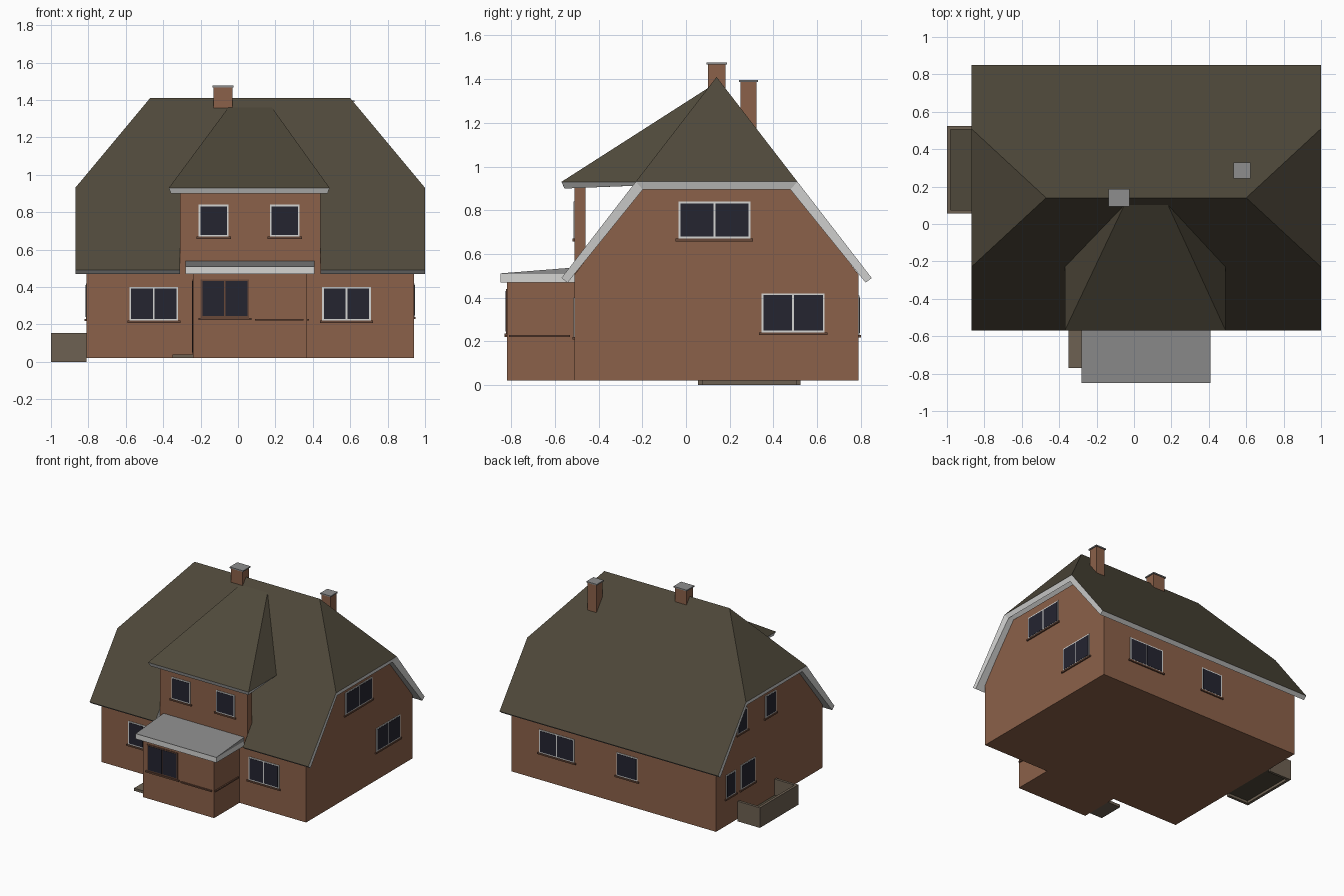
import bpy, bmesh

if "Cube" in bpy.data.objects:
    bpy.data.objects.remove(bpy.data.objects["Cube"])


def mat(name, r, g, b):
    m = bpy.data.materials.new(name)
    m.diffuse_color = (r, g, b, 1)
    m.use_nodes = True
    m.node_tree.nodes["Principled BSDF"].inputs["Base Color"].default_value = m.diffuse_color
    return m


BRICK = mat("brick", 0.26, 0.12, 0.067)
ROOF = mat("roof_tile", 0.078, 0.066, 0.043)
WHITE = mat("white_trim", 0.66, 0.66, 0.65)
GREY = mat("grey_lead", 0.27, 0.27, 0.27)
GLASS = mat("dark_glass", 0.018, 0.018, 0.03)
SILL = mat("sill_brown", 0.14, 0.065, 0.04)
STONE = mat("stone_brown", 0.155, 0.12, 0.085)


def mesh(name, verts, faces, mats):
    bm = bmesh.new()
    vs = [bm.verts.new(v) for v in verts]
    for f in faces:
        bm.faces.new([vs[i] for i in f])
    me = bpy.data.meshes.new(name)
    bm.normal_update()
    bm.to_mesh(me)
    bm.free()
    for m in mats:
        me.materials.append(m)
    ob = bpy.data.objects.new(name, me)
    bpy.context.collection.objects.link(ob)
    return ob


def prism(name, profile, x0, x1, m):
    # (y, z) profile, counter-clockwise seen from +x, extruded along x
    n = len(profile)
    verts = [(x0, y, z) for y, z in profile] + [(x1, y, z) for y, z in profile]
    faces = [list(range(n))[::-1], list(range(n, 2 * n))]
    faces += [[i, (i + 1) % n, n + (i + 1) % n, n + i] for i in range(n)]
    return mesh(name, verts, faces, [m])


def box(name, x0, x1, y0, y1, z0, z1, m):
    x0, x1 = sorted((x0, x1))
    y0, y1 = sorted((y0, y1))
    return prism(name, [(y0, z0), (y1, z0), (y1, z1), (y0, z1)], x0, x1, m)


def shell(name, verts, faces, thick):
    # tiled slab with white edges and underside
    ob = mesh(name, verts, faces, [ROOF, WHITE])
    s = ob.modifiers.new("thickness", 'SOLIDIFY')
    s.thickness, s.offset, s.use_even_offset = thick, -1, True
    s.material_offset = s.material_offset_rim = 1
    return ob


# wall planes: axis, coordinate, outward direction
WALLS = {"front": ('y', -0.51, -1), "porch": ('y', -0.82, -1), "back": ('y', 0.79, 1),
         "right": ('x', 0.94, 1), "left": ('x', -0.81, -1), "porch_left": ('x', -0.24, -1)}


def plate(name, wall, a0, a1, z0, z1, d, m):
    axis, c, s = WALLS[wall]
    if axis == 'y':
        box(name, a0, a1, c - 0.002 * s, c + d * s, z0, z1, m)
    else:
        box(name, c - 0.002 * s, c + d * s, a0, a1, z0, z1, m)


def window(wall, a0, a1, z0, z1, panes=1, frame=WHITE, sill=True):
    plate(wall + "_window_frame", wall, a0, a1, z0, z1, 0.004, frame)
    b = 0.009
    w = (a1 - a0 - b) / panes
    for i in range(panes):
        p = a0 + b + i * w
        plate(wall + "_window_pane", wall, p, p + w - b, z0 + b, z1 - b, 0.006, GLASS)
    if sill:
        plate(wall + "_window_sill", wall, a0 - 0.012, a1 + 0.012, z0 - 0.012, z0, 0.01, SILL)


# house body
prism("house_walls", [(-0.51, 0.02), (0.79, 0.02), (0.79, 0.505), (0.49, 0.90),
                      (-0.21, 0.90), (-0.51, 0.505)], -0.81, 0.94, BRICK)
box("dormer_wall", -0.31, 0.44, -0.51, -0.46, 0.505, 0.93, BRICK)


# main half-hipped roof, notched at the front for the dormer wall
def rp(x, y):
    return (x, y, 1.41 - 1.296 * abs(y - 0.14))


L, R = -0.87, 1.0
verts = [rp(L, -0.57), rp(-0.31, -0.57), rp(-0.31, -0.47), rp(0.44, -0.47), rp(0.44, -0.57),
         rp(R, -0.57), rp(R, -0.23), rp(0.60, 0.14), rp(-0.47, 0.14), rp(L, -0.23),
         rp(R, 0.51), rp(R, 0.85), rp(L, 0.85), rp(L, 0.51)]
shell("main_roof", verts, [list(range(10)), [7, 10, 11, 12, 13, 8], [6, 10, 7], [9, 8, 13]], 0.035)

# dormer roof
shell("dormer_roof", [(-0.37, -0.57, 0.93), (0.49, -0.57, 0.93), (0.18, 0.105, 1.362),
                      (-0.05, 0.105, 1.362), (-0.37, -0.23, 0.93), (0.49, -0.23, 0.93)],
      [[0, 1, 2, 3], [0, 3, 4], [1, 5, 2]], 0.03)

# porch with sloping lead roof
box("porch_walls", -0.24, 0.37, -0.82, -0.50, 0.02, 0.48, BRICK)
box("porch_fascia", -0.28, 0.41, -0.85, -0.51, 0.47, 0.508, WHITE)
prism("porch_roof", [(-0.85, 0.508), (-0.51, 0.508), (-0.51, 0.538), (-0.85, 0.511)],
      -0.28, 0.41, GREY)
window("porch", -0.20, 0.06, 0.235, 0.44, 2, SILL)
plate("porch_sill", "porch", 0.09, 0.35, 0.22, 0.23, 0.01, SILL)
box("porch_side_sill", 0.36, 0.38, -0.81, -0.53, 0.22, 0.23, SILL)
window("porch_left", -0.77, -0.57, 0.04, 0.44, 1, SILL, False)
box("porch_step", -0.35, -0.24, -0.77, -0.57, 0.02, 0.04, STONE)

# windows
for a in (-0.21, 0.17):
    window("front", a, a + 0.16, 0.67, 0.84)
for a in (-0.58, 0.45):
    window("front", a, a + 0.26, 0.22, 0.40, 2)
window("right", -0.035, 0.295, 0.67, 0.84, 2)
window("right", 0.345, 0.635, 0.24, 0.42, 2)
window("back", 0.40, 0.70, 0.23, 0.41, 2)
window("back", -0.14, 0.04, 0.23, 0.41)
window("left", 0.55, 0.67, 0.23, 0.41)
window("left", 0.315, 0.49, 0.23, 0.42)
window("left", 0.06, 0.19, 0.67, 0.84)
window("left", 0.41, 0.53, 0.67, 0.84)

# chimneys with caps
for x0, x1, y0, y1, z0, z1 in ((-0.13, -0.03, 0.10, 0.18, 1.30, 1.468),
                               (0.54, 0.615, 0.25, 0.322, 1.05, 1.388)):
    box("chimney", x0, x1, y0, y1, z0, z1, BRICK)
    box("chimney_cap", x0 - 0.007, x1 + 0.007, y0 - 0.007, y1 + 0.007, z1, z1 + 0.009, GREY)

# open light-well box on the left side
box("well_outer_wall", -1.0, -0.98, 0.055, 0.525, 0, 0.155, STONE)
for y in (0.055, 0.505):
    box("well_end_wall", -0.98, -0.81, y, y + 0.02, 0, 0.155, STONE)
box("well_floor", -0.98, -0.81, 0.075, 0.505, 0.02, 0.03, ROOF)
